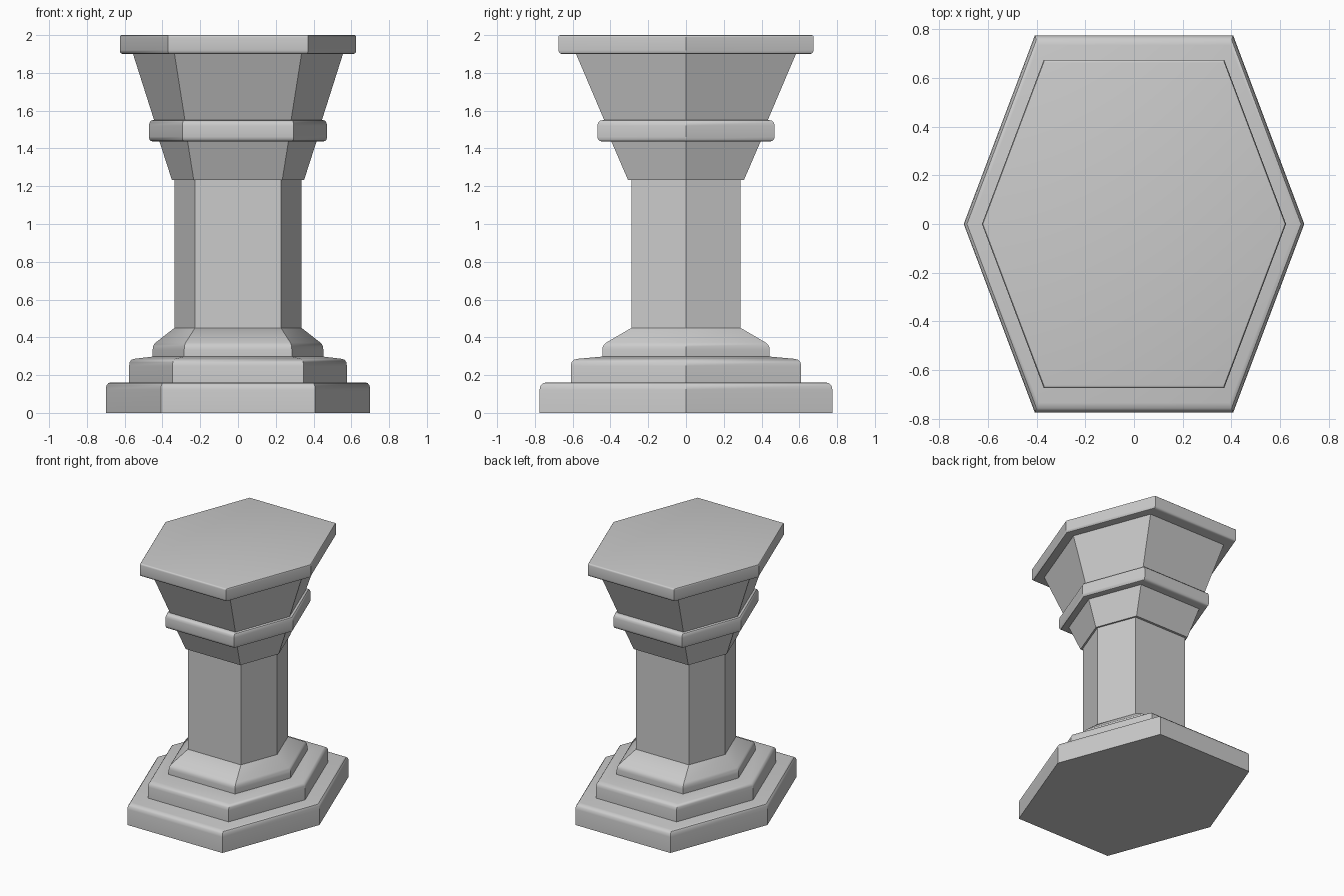
import bpy, bmesh, math
from mathutils import Vector

if "Cube" in bpy.data.objects:
    bpy.data.objects.remove(bpy.data.objects["Cube"])


def hexagon(y, z):
    # Elongated hexagon: points on the x axis, flats facing front and back
    x = 0.335 + 0.748 * (y - 0.287)
    c = x - 0.377 * y
    return [(x, 0, z), (c, y, z), (-c, y, z), (-x, 0, z), (-c, -y, z), (c, -y, z)]


def rounded(profile, steps=3):
    # Each profile point is (half depth, height, corner rounding)
    pts = []
    for i, (y, z, r) in enumerate(profile):
        p = Vector((y, z))
        if r == 0:
            pts.append(p)
            continue
        # the ends of the profile continue inwards along the flat cap
        prev = Vector(profile[i - 1][:2]) if i > 0 else Vector((0, z))
        nxt = Vector(profile[i + 1][:2]) if i < len(profile) - 1 else Vector((0, z))
        a = p + (prev - p).normalized() * r
        b = p + (nxt - p).normalized() * r
        for s in range(steps + 1):
            t = s / steps
            pts.append(a * (1 - t) ** 2 + p * 2 * t * (1 - t) + b * t * t)
    return pts


def make_part(name, profile):
    bm = bmesh.new()
    rings = [[bm.verts.new(co) for co in hexagon(*p)] for p in rounded(profile)]
    for lo, hi in zip(rings, rings[1:]):
        for i in range(6):
            j = (i + 1) % 6
            bm.faces.new((lo[i], lo[j], hi[j], hi[i]))
    bm.faces.new(rings[0][::-1])
    bm.faces.new(rings[-1])
    bmesh.ops.recalc_face_normals(bm, faces=bm.faces)
    me = bpy.data.meshes.new(name)
    bm.to_mesh(me)
    bm.free()
    ob = bpy.data.objects.new(name, me)
    bpy.context.collection.objects.link(ob)
    bpy.ops.object.select_all(action='DESELECT')
    ob.select_set(True)
    bpy.context.view_layer.objects.active = ob
    bpy.ops.object.shade_smooth_by_angle(angle=math.radians(35))


# Stepped foot
make_part("base_slab", [(0.775, 0, 0), (0.775, 0.162, 0.04)])
make_part("base_step", [(0.61, 0.162, 0), (0.61, 0.283, 0.035), (0.443, 0.298, 0)])
make_part("base_collar", [(0.443, 0.298, 0), (0.443, 0.36, 0.025), (0.289, 0.45, 0)])

# Column
make_part("shaft", [(0.289, 0.45, 0), (0.289, 1.235, 0)])

# Flared head with a rounded band and a top slab
make_part("lower_flare", [(0.307, 1.233, 0), (0.395, 1.437, 0)])
make_part("band", [(0.469, 1.437, 0.025), (0.469, 1.55, 0.03)])
make_part("upper_flare", [(0.433, 1.55, 0), (0.582, 1.9, 0)])
make_part("top_slab", [(0.675, 1.9, 0.02), (0.675, 2.0, 0.012)])
